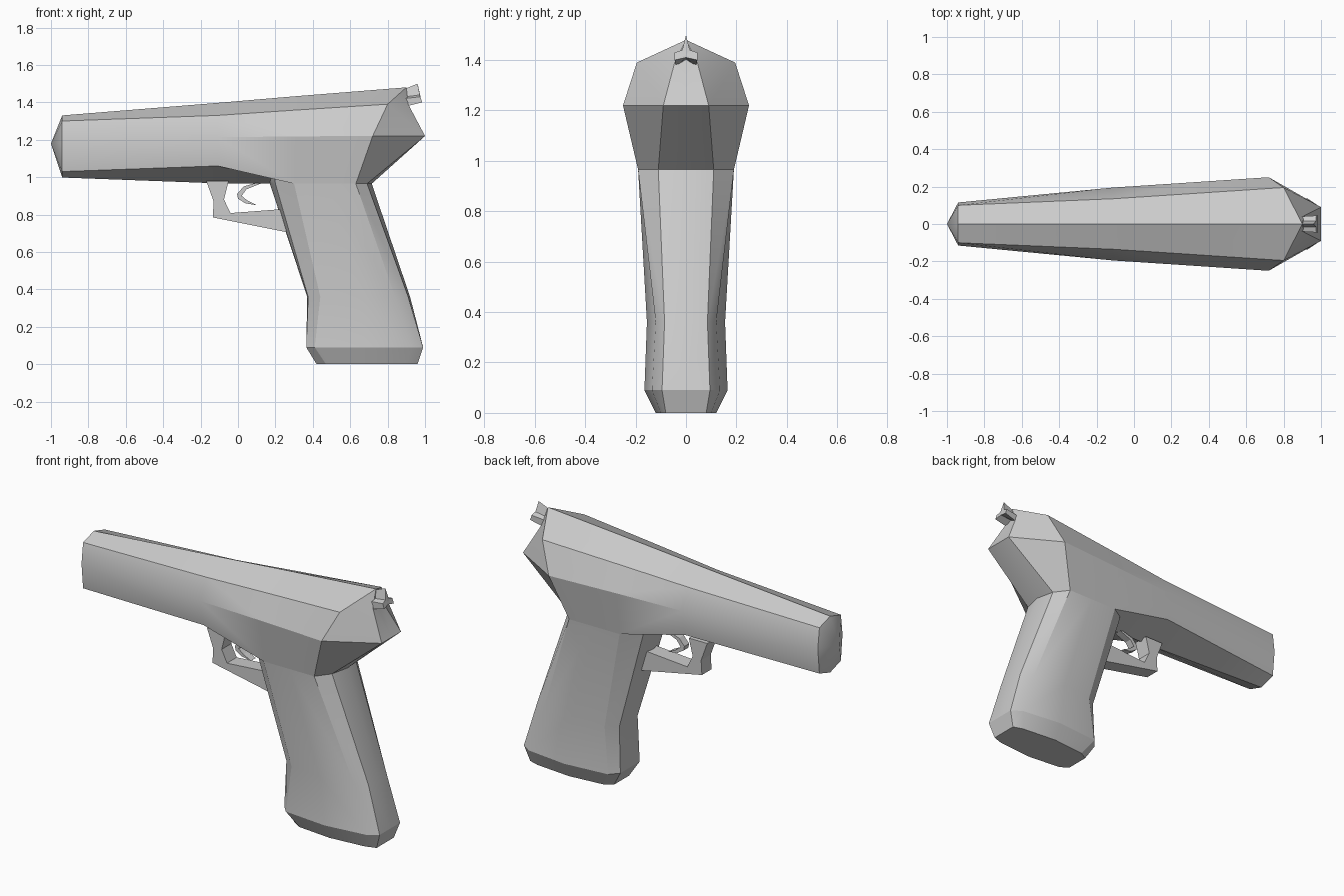
import bpy, bmesh, math

if "Cube" in bpy.data.objects:
    bpy.data.objects.remove(bpy.data.objects["Cube"])


def finish(name, bm, angle):
    bmesh.ops.remove_doubles(bm, verts=bm.verts, dist=0.0005)
    bmesh.ops.recalc_face_normals(bm, faces=bm.faces)
    me = bpy.data.meshes.new(name)
    bm.to_mesh(me)
    bm.free()
    ob = bpy.data.objects.new(name, me)
    bpy.context.collection.objects.link(ob)
    bpy.ops.object.select_all(action='DESELECT')
    ob.select_set(True)
    bpy.context.view_layer.objects.active = ob
    if angle:
        bpy.ops.object.shade_smooth_by_angle(angle=math.radians(angle))
    return ob


def grid(bm, rows):
    """Skin rows of half-section points and mirror them across y = 0."""
    for s in (1, -1):
        vs = [[bm.verts.new((x, s * y, z)) for x, y, z in r] for r in rows]
        for a, b in zip(vs, vs[1:]):
            for i in range(len(a) - 1):
                bm.faces.new((a[i], a[i + 1], b[i + 1], b[i]))


def plate(name, pts, half):
    """Extrude an xz outline across y."""
    bm = bmesh.new()
    f = bm.faces.new([bm.verts.new((x, -half, z)) for x, z in pts])
    ext = bmesh.ops.extrude_face_region(bm, geom=[f])
    for v in ext['geom']:
        if isinstance(v, bmesh.types.BMVert):
            v.co.y = half
    return finish(name, bm, 0)


def section(x, yz):
    return [(x, y, z) for y, z in yz]


def level(z, xy):
    return [(x, y, z) for x, y in xy]


bm = bmesh.new()

# Upper body: muzzle tip, muzzle rim, middle, start of grip
start = section(0.30, [(0, 1.432), (.162, 1.358), (.222, 1.218), (.19, .965), (0, .965)])
grid(bm, [
    section(-1.0, [(0, 1.18)] * 5),
    section(-0.94, [(0, 1.33), (.10, 1.30), (.115, 1.18), (.10, 1.03), (0, .998)]),
    section(-0.11, [(0, 1.397), (.135, 1.33), (.195, 1.213), (.165, 1.06), (0, .967)]),
    start])
# Upper body above the grip
grid(bm, [start[:4], [(.90, 0, 1.48), (.80, .195, 1.39), (.72, .25, 1.22), (.63, .19, .965)]])

# Grip, from underside to waist
waist = level(.965, [(.715, 0), (.69, .11), (.63, .19), (.47, .19), (.30, .19), (.20, .11), (.17, 0)])
grid(bm, [
    level(0, [(.68, 0)] * 7),
    level(0, [(.96, 0), (.96, .08), (.90, .10), (.68, .12), (.47, .10), (.42, .07), (.42, 0)]),
    level(.09, [(.99, 0), (.99, .095), (.93, .135), (.68, .165), (.41, .14), (.365, .09), (.365, 0)]),
    level(.36, [(.92, 0), (.91, .085), (.84, .12), (.64, .155), (.44, .13), (.375, .085), (.37, 0)]),
    waist])
# Grip front running up into the body
grid(bm, [waist[4:], [(.30, .19, .966), (.19, .11, 1.03), (.16, 0, 1.0)]])

# Rear beak
grid(bm, [
    waist[:3],
    level(1.22, [(1.0, 0), (1.0, .09), (.72, .25)]),
    level(1.39, [(.91, 0), (.91, .045), (.80, .195)]),
    [(.90, 0, 1.48)] * 3])
finish("body_and_grip", bm, 28)

# Rear spur with a pointed ridge
bm = bmesh.new()
front = [(.90, 0, 1.475), (.90, .015, 1.43), (.89, .04, 1.42), (.885, .04, 1.375), (.885, 0, 1.40)]
back = [(.96, 0, 1.50), (.972, .015, 1.44), (.975, .045, 1.43), (.985, .045, 1.40), (.98, 0, 1.41)]
grid(bm, [[(.89, 0, 1.42)] * 5, front, back, [(.978, 0, 1.42)] * 5])
finish("rear_spur", bm, 0)

# Trigger guard and trigger
plate("trigger_guard", [(-.17, .98), (-.13, .87), (-.135, .785), (.29, .70), (.25, .83),
                        (-.04, .808), (-.075, .88), (-.05, .98)], .045)
plate("trigger", [(.10, .97), (.03, .95), (-.005, .91), (.0, .885), (.04, .86), (.10, .85),
                  (.05, .875), (.02, .90), (.045, .935), (.12, .965)], .022)
